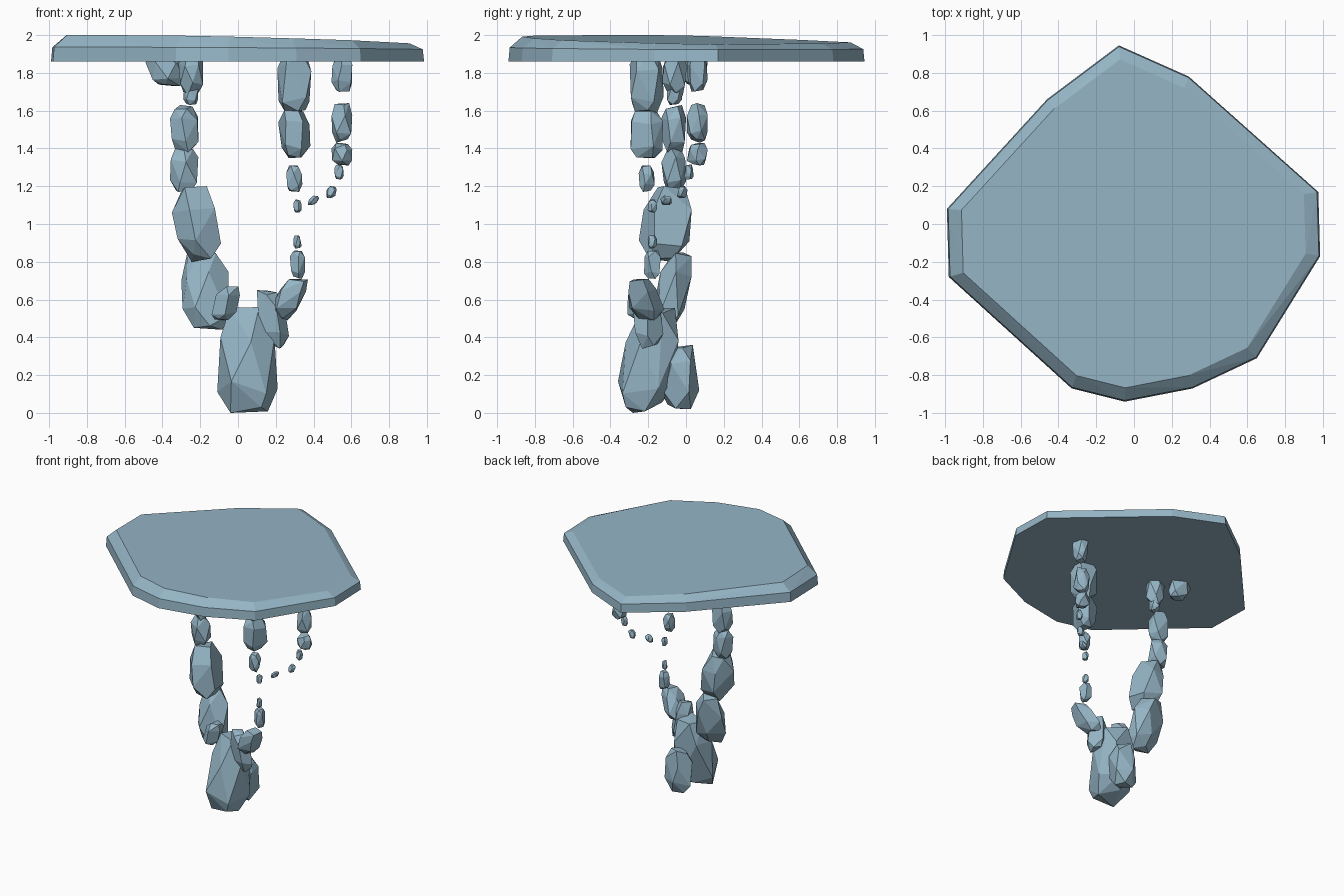
import bpy, bmesh, math, random
from mathutils import Vector

if "Cube" in bpy.data.objects:
    bpy.data.objects.remove(bpy.data.objects["Cube"])

# Blue-grey stone
stone = bpy.data.materials.new("stone")
stone.diffuse_color = (.3, .46, .56, 1)
stone.use_nodes = True
stone.node_tree.nodes["Principled BSDF"].inputs["Base Color"].default_value = stone.diffuse_color

def hull_object(name, pts, flat=0.01):
    bm = bmesh.new()
    for p in pts:
        bm.verts.new(p)
    res = bmesh.ops.convex_hull(bm, input=bm.verts[:])
    junk = [g for g in res["geom_interior"] if isinstance(g, bmesh.types.BMVert)]
    bmesh.ops.delete(bm, geom=junk, context='VERTS')
    bmesh.ops.dissolve_limit(bm, angle_limit=flat, verts=bm.verts[:], edges=bm.edges[:])
    bmesh.ops.recalc_face_normals(bm, faces=bm.faces[:])
    me = bpy.data.meshes.new(name)
    bm.to_mesh(me)
    bm.free()
    me.materials.append(stone)
    bpy.context.collection.objects.link(bpy.data.objects.new(name, me))

rnd = random.Random(10)

def rock(name, centre, size, lean=(0, 0)):
    """Chipped stone: jittered stacked rings, leaned, fitted to its size."""
    pts = []
    for h, r in ((-1, .62), (-.55, 1), (.45, 1), (1, .65)):
        n = 5 if r > .9 else 4
        a0 = rnd.uniform(0, math.tau)
        for i in range(n):
            a = a0 + math.tau * (i + rnd.uniform(-.2, .2)) / n
            rr = r * rnd.uniform(.9, 1.1)
            hh = h + rnd.uniform(-.13, .13)
            pts.append(Vector((rr * math.cos(a) + lean[0] * hh,
                               rr * math.sin(a) + lean[1] * hh, hh)))
    for k in range(3):
        a, b = min(p[k] for p in pts), max(p[k] for p in pts)
        for p in pts:
            p[k] = centre[k] + ((p[k] - a) / (b - a) - .5) * size[k]
    hull_object(name, pts, math.radians(9))

def stack(name, x, y, depth, stones):
    """Column of stones, each given as bottom, top and width."""
    for i, (z0, z1, w) in enumerate(stones, 1):
        rock(f"{name}_{i}", (x, y, (z0 + z1) / 2), (w, w * depth, z1 - z0))

# Table slab: chipped outline, bevelled rim, slightly tilted top
outline = [(-.99, .08), (-.46, .66), (-.08, .945), (.29, .78), (.975, .17), (.985, -.17),
           (.65, -.71), (.31, -.87), (-.05, -.94), (-.33, -.87), (-.98, -.28)]
slab = []
for x, y in outline:
    drop = .024 * (x + .3) + .018 * (y + .8)
    slab += [(x, y, 1.86), (x * .993, y * .993, 1.935 - drop / 4)]
    x, y = x * .922, y * .922
    slab.append((x, y, 1.997 - .024 * (x + .3) - .018 * (y + .8)))
hull_object("table_slab", slab, math.radians(1))

# Base: two foot stones and a small stone in the fork
rock("base_front_stone", (.05, -.2, .28), (.32, .32, .56), (0, .3))
rock("base_back_stone", (.075, -.03, .19), (.21, .2, .34))
rock("fork_stone", (-.065, -.23, .58), (.15, .16, .18), (.4, 0))

# Left leg
rock("left_leg_lower_stone", (-.175, -.07, .645), (.25, .2, .41), (-.1, .5))
rock("left_leg_middle_stone", (-.22, -.11, 1), (.26, .28, .4), (-.2, .15))
stack("left_leg_stone", -.285, -.065, .87, [(1.17, 1.4, .15), (1.38, 1.63, .15)])
stack("left_crown_stone", -.25, -.06, 1, [(1.63, 1.74, .08), (1.68, 1.92, .13)])
rock("left_side_stone", (-.39, .045, 1.82), (.2, .14, .18), (-.3, 0))

# Right leg: elbow, floating pebbles, then larger stones under the slab
rock("right_leg_lower_stone", (.185, -.2, .495), (.17, .16, .31), (-.3, -.2))
rock("right_leg_elbow_stone", (.27, -.21, .6), (.2, .19, .22), (.6, -.3))
stack("right_leg_pebble", .315, -.178, 1.1,
      [(.71, .86, .08), (.87, .94, .045), (1.06, 1.13, .045)])
stack("right_leg_stone", .298, -.208, 1,
      [(1.17, 1.31, .085), (1.35, 1.61, .17), (1.59, 1.92, .18)])

# Side branch: an arc of pebbles rising into a short column
for i in range(3):
    a = math.radians(45 * i)
    rock(f"branch_pebble_{i + 1}",
         (.4 + .135 * math.sin(a), -.105 + .12 * math.sin(a), 1.275 - .15 * math.cos(a)),
         (.06 - .005 * i, .06 - .005 * i, .05 + .015 * i), (.5 - .25 * i, 0))
stack("branch_stone", .55, .06, 1, [(1.31, 1.43, .11), (1.43, 1.64, .11), (1.7, 1.91, .11)])
